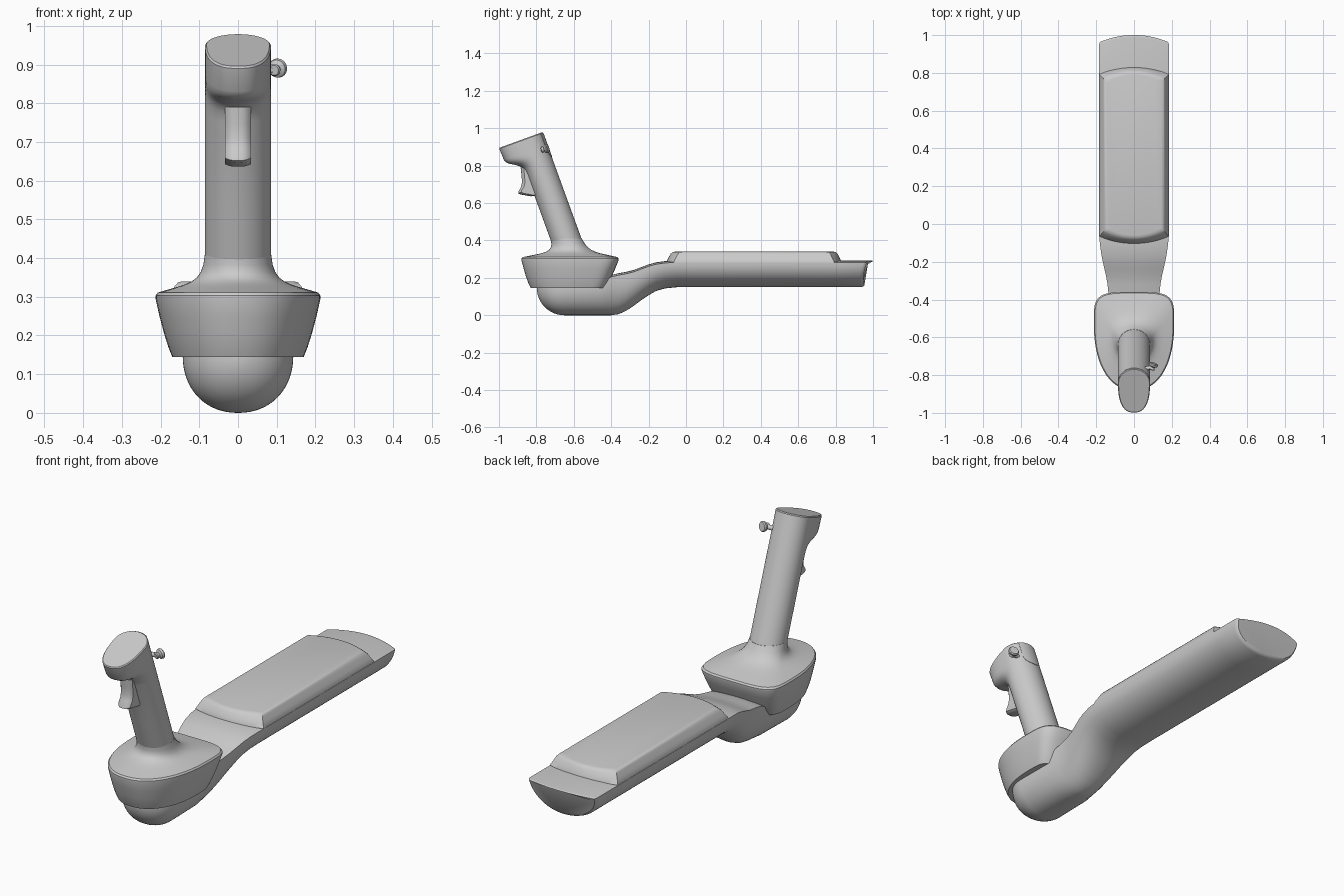
import bpy, bmesh
from math import sin, cos, pi, radians, sqrt
from mathutils import Vector

if "Cube" in bpy.data.objects:
    bpy.data.objects.remove(bpy.data.objects["Cube"])

N = 72


def loft(name, rings):
    """Skin closed rings of equal length and cap both ends."""
    bm = bmesh.new()
    vr = [[bm.verts.new(p) for p in r] for r in rings]
    n = len(vr[0])
    for a, b in zip(vr, vr[1:]):
        for i in range(n):
            j = (i + 1) % n
            bm.faces.new((a[i], a[j], b[j], b[i]))
    bm.faces.new(vr[0])
    bm.faces.new(vr[-1])
    bmesh.ops.recalc_face_normals(bm, faces=bm.faces)
    me = bpy.data.meshes.new(name)
    bm.to_mesh(me)
    bm.free()
    ob = bpy.data.objects.new(name, me)
    bpy.context.collection.objects.link(ob)
    return ob


def spow(v, n):
    return (1 if v >= 0 else -1) * abs(v) ** (2 / n)


def interp(table, t):
    """Smoothed lookup through (key, values...) rows."""
    for a, b in zip(table, table[1:]):
        if t <= b[0]:
            k = max(0, (t - a[0]) / (b[0] - a[0]))
            return [p + (q - p) * k for p, q in zip(a[1:], b[1:])]
    return list(table[-1][1:])


# Arm base: U-shaped section swept along y (rows: y, half width, bottom, rim)
def base_ring(y, w, bot, rim, slant=0.0, arc=0.0):
    pts = []
    for i in range(33):
        a = pi * i / 32
        pts.append((w * spow(cos(a), 2.15), rim - (rim - bot) * spow(sin(a), 2.15)))
    for i in range(1, 16):
        u = -1 + 2 * i / 16
        pts.append((w * u, rim + 0.01 * (1 - u * u)))
    return [(x, y - slant * (0.285 - z) - arc * (x / 0.185) ** 2, z) for x, z in pts]


stations = [(-0.65, 0.143, 0.0, 0.15), (-0.46, 0.142, 0.0, 0.165), (-0.40, 0.138, 0.0, 0.205),
            (-0.36, 0.136, 0.006, 0.215), (-0.32, 0.14, 0.024, 0.222), (-0.28, 0.147, 0.05, 0.232),
            (-0.24, 0.156, 0.08, 0.247), (-0.20, 0.165, 0.107, 0.262), (-0.16, 0.173, 0.13, 0.273),
            (-0.11, 0.18, 0.144, 0.28), (-0.05, 0.185, 0.15, 0.283), (0.8, 0.185, 0.15, 0.283)]
rings = []
for k in range(1, 14):
    s = sin(pi / 2 * k / 14)
    rings.append(base_ring(-0.65 - 0.148 * cos(pi / 2 * k / 14), 0.143 * s, 0.148 - 0.148 * s, 0.15))
rings += [base_ring(*s) for s in stations]
rings += [base_ring(0.985, 0.185, 0.15, 0.283, 0.36, 0.035),
          base_ring(0.994, 0.182, 0.153, 0.282, 0.36, 0.035),
          base_ring(0.999, 0.176, 0.16, 0.28, 0.36, 0.035)]
loft("arm_base", rings)


# Arm pad: chamfered cushion with bowed ends
def pad_ring(hx, y0, y1, z, bow=0.04, r=0.025):
    half = []
    for i in range(17):
        x = hx * (-1 + 2 * i / 16)
        half.append((x, bow * (x / hx) ** 2))
    return [(x, y0 + b, z) for x, b in half] + [(x, y1 - b, z) for x, b in reversed(half)]


loft("arm_pad", [pad_ring(0.184, -0.105, 0.832, 0.27), pad_ring(0.184, -0.105, 0.832, 0.287),
                 pad_ring(0.174, -0.095, 0.822, 0.306), pad_ring(0.163, -0.083, 0.812, 0.328),
                 pad_ring(0.155, -0.072, 0.802, 0.337), pad_ring(0.145, -0.06, 0.79, 0.34)])


# Housing: egg outline that flares up into the tilted grip
def egg(hx, front, back, z):
    cy = back - 0.31 * (back - front)
    out = []
    for i in range(N):
        a = 2 * pi * i / N
        n = 2.25 if sin(a) > 0 else 4.2
        e = cy - front if sin(a) > 0 else back - cy
        out.append(Vector((hx * spow(cos(a), n), cy - e * spow(sin(a), n), z)))
    return out


def flare(w, z):
    cy = -0.637 - (z - 0.4) * 0.364
    rim = egg(0.207, -0.874, -0.366, z)
    res = []
    for i, p in enumerate(rim):
        a = 2 * pi * i / N
        q = Vector((0.0855 * cos(a), cy - 0.0835 * sin(a), z))
        res.append(q.lerp(p, w))
    return res


rings = [egg(0.17, -0.83, -0.43, 0.145), egg(0.18, -0.842, -0.415, 0.17),
         egg(0.191, -0.855, -0.398, 0.205), egg(0.203, -0.868, -0.378, 0.25),
         egg(0.213, -0.88, -0.36, 0.295), egg(0.213, -0.88, -0.36, 0.303)]
rings += [flare(w, z) for w, z in ((1, 0.311), (0.8, 0.318), (0.6, 0.325), (0.42, 0.332), (0.28, 0.34),
                                   (0.17, 0.35), (0.09, 0.364), (0.035, 0.382), (0.0, 0.41))]
loft("housing", rings)

# Grip: local frame tilted 20 degrees forward (t up the shaft, f toward the front)
TILT = radians(20)
UP = Vector((0, -sin(TILT), cos(TILT)))
FWD = Vector((0, -cos(TILT), -sin(TILT)))
ORIGIN = Vector((0, -0.555, 0.40))


def grip_pt(x, f, t):
    return ORIGIN + Vector((x, 0, 0)) + FWD * f + UP * t


def grip_ring(t, front, inset=0.0):
    k = 2 + 0.5 * min(1, (front - 0.158) / 0.09)
    out = []
    for i in range(N):
        a = 2 * pi * i / N
        n = k if sin(a) > 0 else 2
        e = front - 0.079 if sin(a) > 0 else 0.079
        out.append(grip_pt((0.085 - inset) * spow(cos(a), n), 0.079 + (e - inset) * spow(sin(a), n), t))
    return out


profile = [(-0.06, 0.158), (0.2, 0.158), (0.43, 0.158), (0.46, 0.162), (0.48, 0.171), (0.495, 0.188),
           (0.508, 0.208), (0.52, 0.228), (0.533, 0.24), (0.548, 0.246), (0.612, 0.249)]
loft("grip", [grip_ring(t, f) for t, f in profile] + [grip_ring(0.617, 0.249, 0.004)])

# Thumb panel: U-shaped inlay on the back of the grip head
rings = []
for i in range(21):
    u = -1 + 2 * i / 20
    a = -pi / 2 + u * radians(33)
    t0 = 0.52 - 0.045 * sqrt(1 - u * u)
    rings.append([grip_pt(0.085 * s * cos(a), 0.079 + 0.079 * s * sin(a), t)
                  for s, t in ((1.025, t0), (1.025, 0.612), (0.96, 0.612), (0.96, t0))])
loft("thumb_panel", rings)

# Trigger: side profile with a rounded front across its width
trig = [(-0.78, 0.79), (-0.884, 0.79), (-0.879, 0.745), (-0.877, 0.71), (-0.883, 0.685), (-0.896, 0.66),
        (-0.897, 0.652), (-0.885, 0.646), (-0.83, 0.636), (-0.79, 0.64)]
rings = []
for i in range(13):
    u = -1 + 2 * i / 12
    d = 0.016 * abs(u) ** 3
    rings.append([(0.033 * u, y + (d if y < -0.82 else 0), z + (d * 0.4 if z < 0.68 else 0))
                  for y, z in trig])
loft("trigger", rings)


# Side knob: short stub and a spool-shaped disc
def turned(name, start, axis, prof):
    axis = axis.normalized()
    p = axis.orthogonal().normalized()
    q = axis.cross(p)
    loft(name, [[start + axis * d + (p * cos(2 * pi * i / 28) + q * sin(2 * pi * i / 28)) * r
                 for i in range(28)] for d, r in prof])


knob = Vector((0.098, -0.757, 0.888))
turned("knob_stub", Vector((0.06, -0.765, 0.885)), Vector((1, 0.15, 0.05)), [(0, 0.011), (0.04, 0.011)])
turned("side_knob", knob, Vector((0.35, 1, 0.2)),
       [(-0.016, 0.013), (-0.012, 0.016), (0.0, 0.012), (0.006, 0.023), (0.016, 0.025), (0.021, 0.021)])

# Smooth shading with crisp edges
for ob in bpy.context.collection.objects:
    ob.select_set(True)
    bpy.context.view_layer.objects.active = ob
bpy.ops.object.shade_smooth_by_angle(angle=radians(32))
